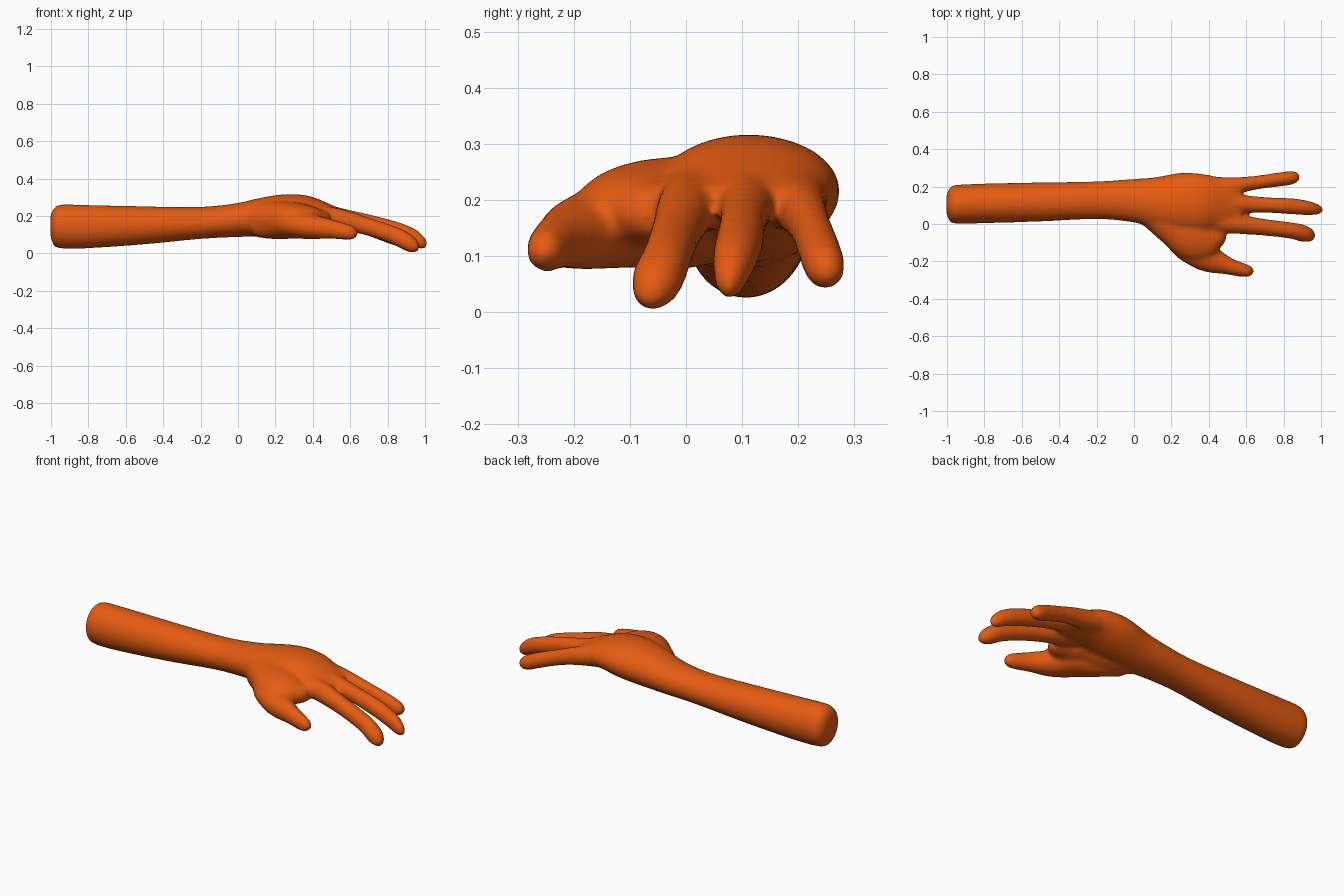
import bpy, bmesh, math
from mathutils import Vector

if "Cube" in bpy.data.objects:
    bpy.data.objects.remove(bpy.data.objects["Cube"], do_unlink=True)

skin = bpy.data.materials.new("orange skin")
skin.use_nodes = True
colour = (0.78, 0.105, 0.006, 1)
skin.diffuse_color = colour
skin.node_tree.nodes["Principled BSDF"].inputs["Base Color"].default_value = colour

SIDES = 24


def smooth_path(points, steps=4):
    """Catmull-Rom interpolation of (x, y, z, half width, half height) sections."""
    pts = [Vector(p) for p in points]
    pts = [pts[0] * 2 - pts[1]] + pts + [pts[-1] * 2 - pts[-2]]
    out = []
    for a, b, c, d in zip(pts, pts[1:], pts[2:], pts[3:]):
        for i in range(steps):
            t = i / steps
            out.append(b + (c - a) * (t / 2) + (a * 2 - b * 5 + c * 4 - d) * (t * t / 2)
                       + (b * 3 - a - c * 3 + d) * (t ** 3 / 2))
    return out + [pts[-2]]


def loft(bm, points):
    """Closed tube of elliptical rings standing across the path."""
    path = smooth_path(points)
    rings = []
    for i, s in enumerate(path):
        d = path[min(i + 1, len(path) - 1)] - path[max(i - 1, 0)]
        forward = Vector((d[0], d[1], d[2])).normalized()
        side = Vector((-forward.y, forward.x, 0)).normalized()
        up = forward.cross(side)
        centre = Vector((s[0], s[1], s[2]))
        ring = []
        for k in range(SIDES):
            a = math.tau * k / SIDES
            ring.append(bm.verts.new(centre + side * s[3] * math.cos(a) + up * s[4] * math.sin(a)))
        rings.append(ring)
    for r, q in zip(rings, rings[1:]):
        for k in range(SIDES):
            n = (k + 1) % SIDES
            bm.faces.new((r[k], r[n], q[n], q[k]))
    bm.faces.new(rings[0][::-1])
    bm.faces.new(rings[-1])


forearm_and_palm = [
    (-1.003, .105, .145, .05, .055), (-.985, .105, .145, .089, .098), (-.95, .105, .144, .104, .117),
    (-.8, .11, .143, .106, .116),
    (-.5, .118, .15, .105, .102), (-.2, .127, .163, .101, .086), (0, .125, .178, .117, .091),
    (.12, .115, .193, .138, .102), (.25, .112, .212, .162, .104), (.36, .112, .22, .157, .091),
    (.46, .107, .208, .14, .066), (.54, .103, .197, .13, .042), (.575, .103, .195, .115, .03)]
# Fleshy heel and web that join thumb and palm
thumb_web = [
    (.02, .1, .175, .07, .07), (.12, .06, .178, .1, .09), (.22, .0, .183, .12, .094),
    (.31, -.05, .19, .14, .083), (.38, -.065, .184, .13, .072), (.435, -.055, .178, .08, .058),
    (.475, -.035, .18, .045, .045)]
thumb = [
    (.1, .04, .16, .07, .075), (.2, -.02, .163, .085, .088), (.3, -.1, .16, .105, .082),
    (.39, -.178, .143, .08, .068), (.5, -.223, .129, .048, .052), (.58, -.246, .114, .038, .043),
    (.62, -.253, .106, .03, .033), (.64, -.256, .102, .012, .012)]
index_finger = [
    (.4, .02, .205, .065, .06), (.55, .0, .182, .053, .055), (.7, -.018, .141, .045, .048),
    (.84, -.035, .094, .044, .048), (.91, -.052, .056, .046, .046), (.947, -.064, .028, .032, .032),
    (.962, -.07, .014, .012, .012)]
middle_finger = [
    (.4, .11, .23, .06, .05), (.56, .108, .193, .05, .047), (.7, .102, .162, .042, .046),
    (.84, .095, .124, .043, .047), (.93, .085, .09, .039, .044), (.985, .077, .052, .026, .033),
    (1.008, .075, .036, .01, .012)]
ring_finger = [
    (.4, .19, .21, .065, .055), (.55, .206, .182, .045, .05), (.66, .222, .15, .037, .044),
    (.77, .237, .111, .038, .043), (.84, .247, .082, .037, .041), (.872, .253, .067, .027, .028),
    (.884, .255, .062, .01, .01)]

bm = bmesh.new()
for part in (forearm_and_palm, thumb_web, thumb, index_finger, middle_finger, ring_finger):
    loft(bm, part)
bmesh.ops.recalc_face_normals(bm, faces=bm.faces)
mesh = bpy.data.meshes.new("arm_and_hand")
bm.to_mesh(mesh)
bm.free()
arm = bpy.data.objects.new("arm_and_hand", mesh)
bpy.context.collection.objects.link(arm)
mesh.materials.append(skin)

# Fuse forearm, palm and fingers into one soft skin
fuse = arm.modifiers.new("fuse", "REMESH")
fuse.mode = "VOXEL"
fuse.voxel_size = 0.009
fuse.use_smooth_shade = True
soften = arm.modifiers.new("soften", "SMOOTH")
soften.factor = 0.5
soften.iterations = 16

bpy.ops.object.select_all(action="DESELECT")
arm.select_set(True)
bpy.context.view_layer.objects.active = arm
for name in ("fuse", "soften"):
    bpy.ops.object.modifier_apply(modifier=name)
bpy.ops.object.shade_smooth()
